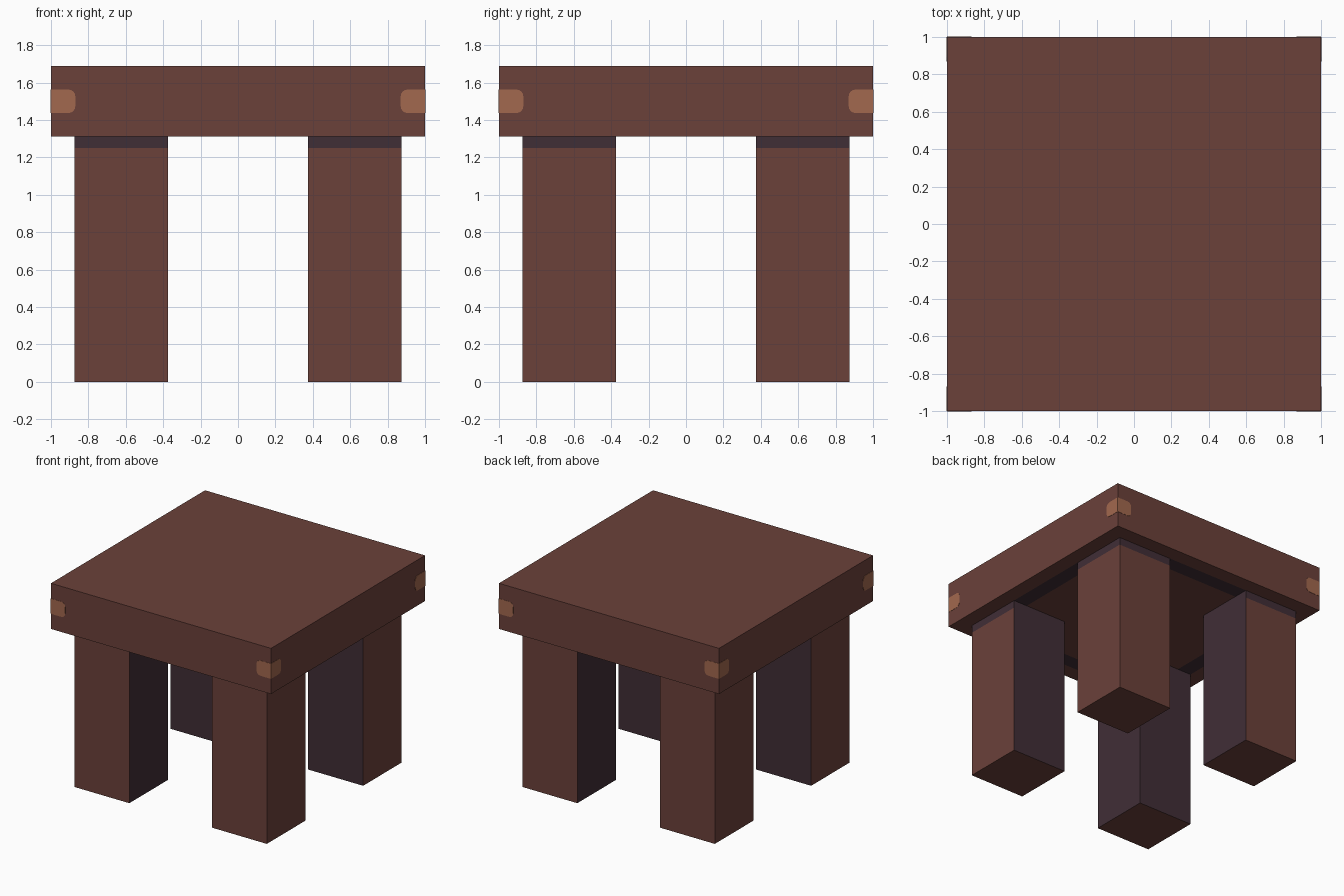
import bpy, bmesh, math
from mathutils import Matrix, Vector

if "Cube" in bpy.data.objects:
    bpy.data.objects.remove(bpy.data.objects["Cube"])


def material(name, rgb):
    lin = [((c / 255 + 0.055) / 1.055) ** 2.4 for c in rgb]
    m = bpy.data.materials.new(name)
    m.diffuse_color = (*lin, 1)
    m.use_nodes = True
    m.node_tree.nodes["Principled BSDF"].inputs["Base Color"].default_value = m.diffuse_color
    return m


wood = material("red brown wood", (107, 65, 58))
shade = material("dark plum wood", (64, 46, 54))
peg = material("light copper peg", (162, 104, 78))


def finish(bm, name, mats):
    bmesh.ops.recalc_face_normals(bm, faces=bm.faces)
    me = bpy.data.meshes.new(name)
    bm.to_mesh(me)
    bm.free()
    for m in mats:
        me.materials.append(m)
    ob = bpy.data.objects.new(name, me)
    bpy.context.collection.objects.link(ob)
    return ob


def box(lo, hi):
    bm = bmesh.new()
    lo, hi = Vector(lo), Vector(hi)
    bmesh.ops.create_cube(bm, size=1, matrix=Matrix.Translation((lo + hi) / 2)
                          @ Matrix.Diagonal((*(hi - lo), 1)))
    return bm


def cut(bm, co, no):
    bmesh.ops.bisect_plane(bm, geom=bm.verts[:] + bm.edges[:] + bm.faces[:],
                           plane_co=co, plane_no=no)
    bm.normal_update()


Z0, Z1 = 1.3125, 1.6875

# Seat slab, with a dark square ring on the underside
bm = box((-1, -1, Z0), (1, 1, Z1))
for d in (-0.875, -0.75, 0.75, 0.875):
    cut(bm, (d, 0, 0), (1, 0, 0))
    cut(bm, (0, d, 0), (0, 1, 0))
for f in bm.faces:
    c = f.calc_center_median()
    if f.normal.z < -0.5 and 0.75 < max(abs(c.x), abs(c.y)) < 0.875:
        f.material_index = 1
finish(bm, "seat", (wood, shade))

# Legs: dark inner faces and a dark band at the top of the outer faces
for yn, sy in (("front", -1), ("back", 1)):
    for xn, sx in (("left", -1), ("right", 1)):
        cx, cy = sx * 0.625, sy * 0.625
        bm = box((cx - 0.25, cy - 0.25, 0), (cx + 0.25, cy + 0.25, Z0))
        cut(bm, (0, 0, 1.25), (0, 0, 1))
        for f in bm.faces:
            inner = f.normal.x * sx + f.normal.y * sy < -0.5
            if inner or f.calc_center_median().z > 1.25:
                f.material_index = 1
        finish(bm, f"{yn}_{xn}_leg", (wood, shade))

# Corner pegs: thin plates with rounded inner corners, two on each side
R, T = 0.035, 0.002
profile = [(1, 1.4375), (1, 1.5625)]
for cz, start in ((1.5625 - R, 90), (1.4375 + R, 180)):
    for i in range(5):
        a = math.radians(start + i * 22.5)
        profile.append((0.87 + R + R * math.cos(a), cz + R * math.sin(a)))

for k, side in enumerate(("front", "right", "back", "left")):
    bm = bmesh.new()
    for s in (-1, 1):
        face = bm.faces.new([bm.verts.new((s * x, -1 - T, z)) for x, z in profile])
        ext = bmesh.ops.extrude_face_region(bm, geom=[face])["geom"]
        bmesh.ops.translate(bm, vec=(0, T * 2, 0),
                            verts=[v for v in ext if isinstance(v, bmesh.types.BMVert)])
    bm.transform(Matrix.Rotation(k * math.pi / 2, 4, "Z"))
    finish(bm, f"{side}_pegs", (peg,))
